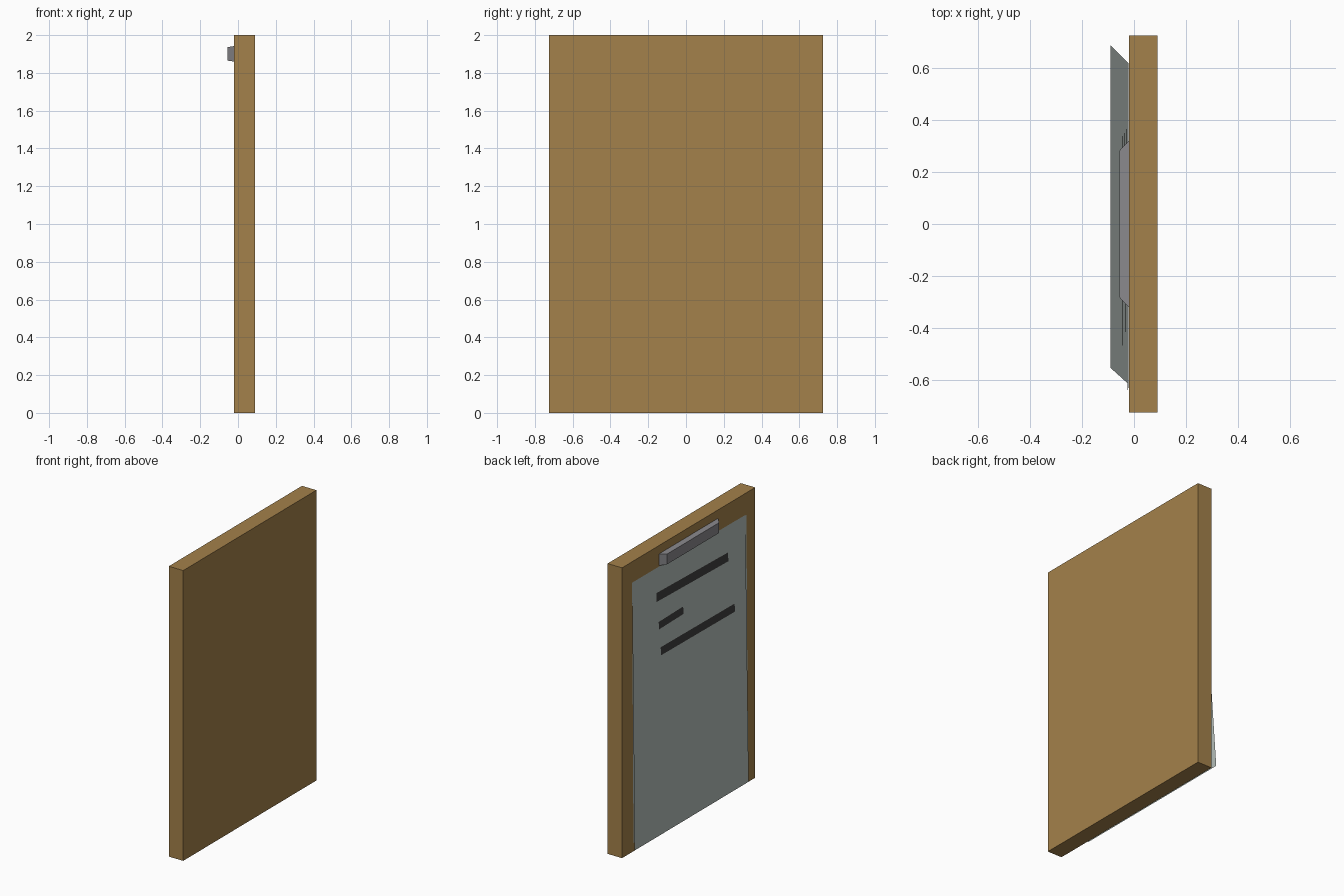
import bpy

if "Cube" in bpy.data.objects:
    bpy.data.objects.remove(bpy.data.objects["Cube"])


def material(name, rgb):
    m = bpy.data.materials.new(name)
    m.diffuse_color = (*rgb, 1.0)
    m.use_nodes = True
    m.node_tree.nodes["Principled BSDF"].inputs["Base Color"].default_value = m.diffuse_color
    return m


wood = material("brown board", (0.37, 0.22, 0.069))
paper = material("pale grey paper", (0.46, 0.52, 0.49))
metal = material("grey metal", (0.25, 0.245, 0.26))
ink = material("dark ink", (0.05, 0.05, 0.048))


def make(name, verts, faces, mat):
    me = bpy.data.meshes.new(name)
    me.from_pydata(verts, [], faces)
    me.materials.append(mat)
    ob = bpy.data.objects.new(name, me)
    bpy.context.collection.objects.link(ob)
    return ob


def frustum(name, inner, outer, mat):
    """Block between two rectangles (x, half_y, z0, z1); inner has the larger x."""
    verts = []
    for x, h, z0, z1 in (inner, outer):
        verts += [(x, -h, z0), (x, h, z0), (x, h, z1), (x, -h, z1)]
    faces = [(0, 1, 2, 3), (7, 6, 5, 4)]
    faces += [(i, i + 4, (i + 1) % 4 + 4, (i + 1) % 4) for i in range(4)]
    return make(name, verts, faces, mat)


def sheet_x(z, drop):
    """Depth of a sheet hanging from the clip, lifting away towards the bottom."""
    return -0.0215 - drop * (1.855 - z) / 1.795


def flat(name, corners, drop, mat, lift=0.0):
    """Thin plane facing -x; corners are (y, z)."""
    verts = [(sheet_x(z, drop) - lift, y, z) for y, z in corners]
    return make(name, verts, [(0, 1, 2, 3)], mat)


# Backing board
frustum("board", (0.09, 0.725, 0, 2), (-0.02, 0.725, 0, 2), wood)

# Clip with bevelled sides
frustum("clip", (-0.02, 0.32, 1.86, 1.942), (-0.055, 0.283, 1.865, 1.936), metal)

# Two hanging sheets, the front one lifting and swinging sideways
flat("back_sheet", [(0.617, 1.852), (-0.627, 1.848), (-0.64, 0.06), (0.607, 0.06)], 0.003, paper)
flat("front_sheet", [(0.618, 1.857), (-0.615, 1.853), (-0.553, 0.057), (0.687, 0.057)], 0.0685, paper)

# Ink bars on the front sheet: left y, right y, left top z, right top z, height
bars = [(0.365, -0.415, 1.69, 1.673, 0.06),
        (0.35, 0.083, 1.488, 1.493, 0.051),
        (0.338, -0.467, 1.311, 1.305, 0.055)]
for i, (ya, yb, za, zb, h) in enumerate(bars):
    flat(f"ink_bar_{i + 1}", [(ya, za), (yb, zb), (yb, zb - h), (ya, za - h)], 0.0685, ink, 0.0015)
